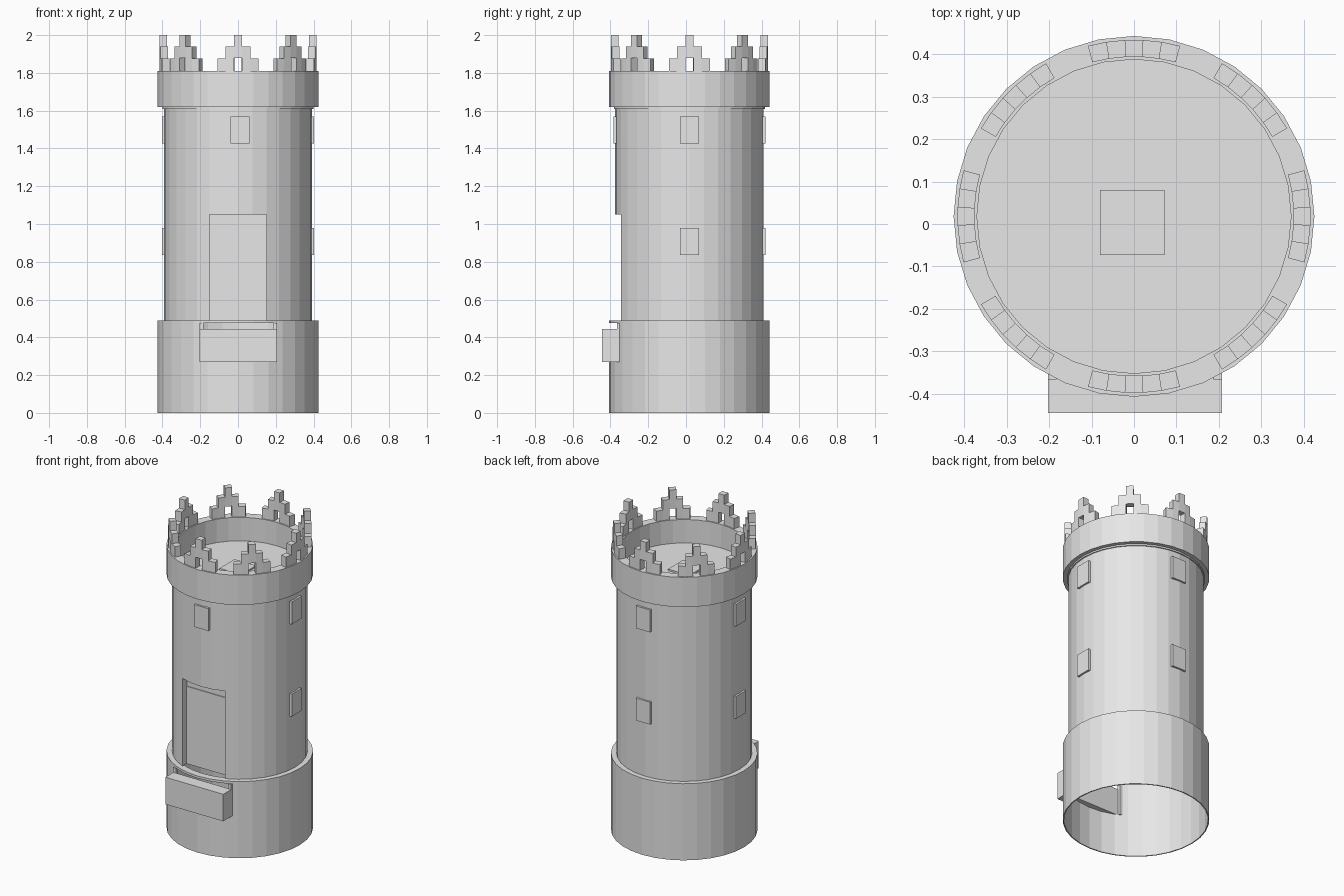
import bpy, bmesh, math
from mathutils import Matrix

cube = bpy.data.objects.get("Cube")
if cube:
    bpy.data.objects.remove(cube, do_unlink=True)

CY = 0.018      # tower axis
SIDES = 32

stone = bpy.data.materials.new("grey_stone")
stone.use_nodes = True
stone.diffuse_color = (0.8, 0.8, 0.8, 1)
stone.node_tree.nodes["Principled BSDF"].inputs["Base Color"].default_value = (0.8, 0.8, 0.8, 1)


def finish(name, bm):
    bmesh.ops.recalc_face_normals(bm, faces=bm.faces)
    mesh = bpy.data.meshes.new(name)
    bm.to_mesh(mesh)
    bm.free()
    mesh.materials.append(stone)
    ob = bpy.data.objects.new(name, mesh)
    bpy.context.collection.objects.link(ob)
    return ob


def sector(bm, r0, r1, z0, z1, a0, a1):
    """Add one curved block between two radii, heights and angles."""
    v = [bm.verts.new((r * math.cos(a), CY + r * math.sin(a), z))
         for z in (z0, z1) for r, a in ((r0, a0), (r1, a0), (r1, a1), (r0, a1))]
    bm.faces.new(v[3::-1])
    bm.faces.new(v[4:])
    for i in range(4):
        j = (i + 1) % 4
        bm.faces.new((v[i], v[j], v[j + 4], v[i + 4]))


def tube(name, r0, r1, z0, z1):
    bm = bmesh.new()
    rings = [[bm.verts.new((r * math.cos(a), CY + r * math.sin(a), z))
              for a in (math.tau * i / SIDES for i in range(SIDES))]
             for r, z in ((r0, z0), (r1, z0), (r1, z1), (r0, z1))]
    for k in range(4):
        p, q = rings[k], rings[(k + 1) % 4]
        for i in range(SIDES):
            j = (i + 1) % SIDES
            bm.faces.new((p[i], p[j], q[j], q[i]))
    return finish(name, bm)


def box(name, x, y, z):
    bm = bmesh.new()
    mid = [(a + b) / 2 for a, b in (x, y, z)]
    size = [b - a for a, b in (x, y, z)]
    bmesh.ops.create_cube(bm, size=1, matrix=Matrix.Translation(mid) @ Matrix.Diagonal((*size, 1)))
    return finish(name, bm)


def cut(ob, name, x, y, z):
    cutter = box(name, x, y, z)
    cutter.hide_render = True
    cutter.hide_set(True)
    cutter.display_type = 'WIRE'
    mod = ob.modifiers.new(name, 'BOOLEAN')
    mod.object = cutter
    mod.operation = 'DIFFERENCE'
    mod.solver = 'EXACT'
    # Bake the cut so that the helper can go
    bpy.context.view_layer.update()
    dg = bpy.context.evaluated_depsgraph_get()
    mesh = bpy.data.meshes.new_from_object(ob.evaluated_get(dg))
    ob.modifiers.clear()
    ob.data = mesh
    bpy.data.objects.remove(cutter, do_unlink=True)


# Walls
base = tube("base_wall", 0.418, 0.425, 0, 0.49)
tube("base_ledge", 0.38, 0.425, 0.48, 0.49)
body = tube("tower_wall", 0.30, 0.393, 0.49, 1.62)
tube("crown_wall", 0.37, 0.425, 1.62, 1.81)
tube("crown_underside", 0.30, 0.40, 1.61, 1.63)

# Roof floor and hatch
bm = bmesh.new()
bmesh.ops.create_cone(bm, cap_ends=True, segments=SIDES, radius1=0.372, radius2=0.372, depth=0.04,
                      matrix=Matrix.Translation((0, CY, 1.64)))
finish("roof_floor", bm)
box("roof_hatch", (-0.08, 0.072), (-0.073, 0.08), (1.65, 1.67))

# Doorway recess and door
cut(body, "doorway_cutter", (-0.15, 0.15), (-0.6, -0.30), (0.4, 1.05))
box("door", (-0.15, 0.15), (-0.305, -0.295), (0.49, 0.985))

# Entrance block, set into a slot in the base
cut(base, "slot_cutter", (-0.2, 0.2), (-0.6, -0.3), (0.27, 0.475))
box("entrance_block", (-0.203, 0.207), (-0.445, -0.363), (0.27, 0.443))
for side, x in (("right", -0.203), ("left", 0.187)):
    box(side + "_block_post", (x, x + 0.02), (-0.366, -0.345), (0.27, 0.475))

# Window plates: two on each side and the back, one above the door
for name, turn, heights in (("left", 0, (0.835, 1.425)), ("back", 1, (0.835, 1.425)),
                            ("right", 2, (0.835, 1.425)), ("front", 3, (1.425,))):
    for n, z in enumerate(heights):
        ob = box(f"{name}_window_{n + 1}", (0.37, 0.403), (-0.05, 0.05), (z, z + 0.143))
        shift = 0.01 if turn % 2 else 0
        ob.data.transform(Matrix.Translation((shift, CY, 0)) @ Matrix.Rotation(turn * math.pi / 2, 4, 'Z'))

# Stepped battlements, each with a small opening under the middle block
step = math.radians(6.05)
levels = ((-2, 1.81, 1.877), (-1, 1.81, 1.94), (0, 1.88, 2.0), (1, 1.81, 1.94), (2, 1.81, 1.877))
for i in range(8):
    bm = bmesh.new()
    for k, z0, z1 in levels:
        a = i * math.pi / 4 + k * step
        sector(bm, 0.376, 0.416, z0, z1, a - step / 2, a + step / 2)
    finish(f"battlement_{i + 1}", bm)
